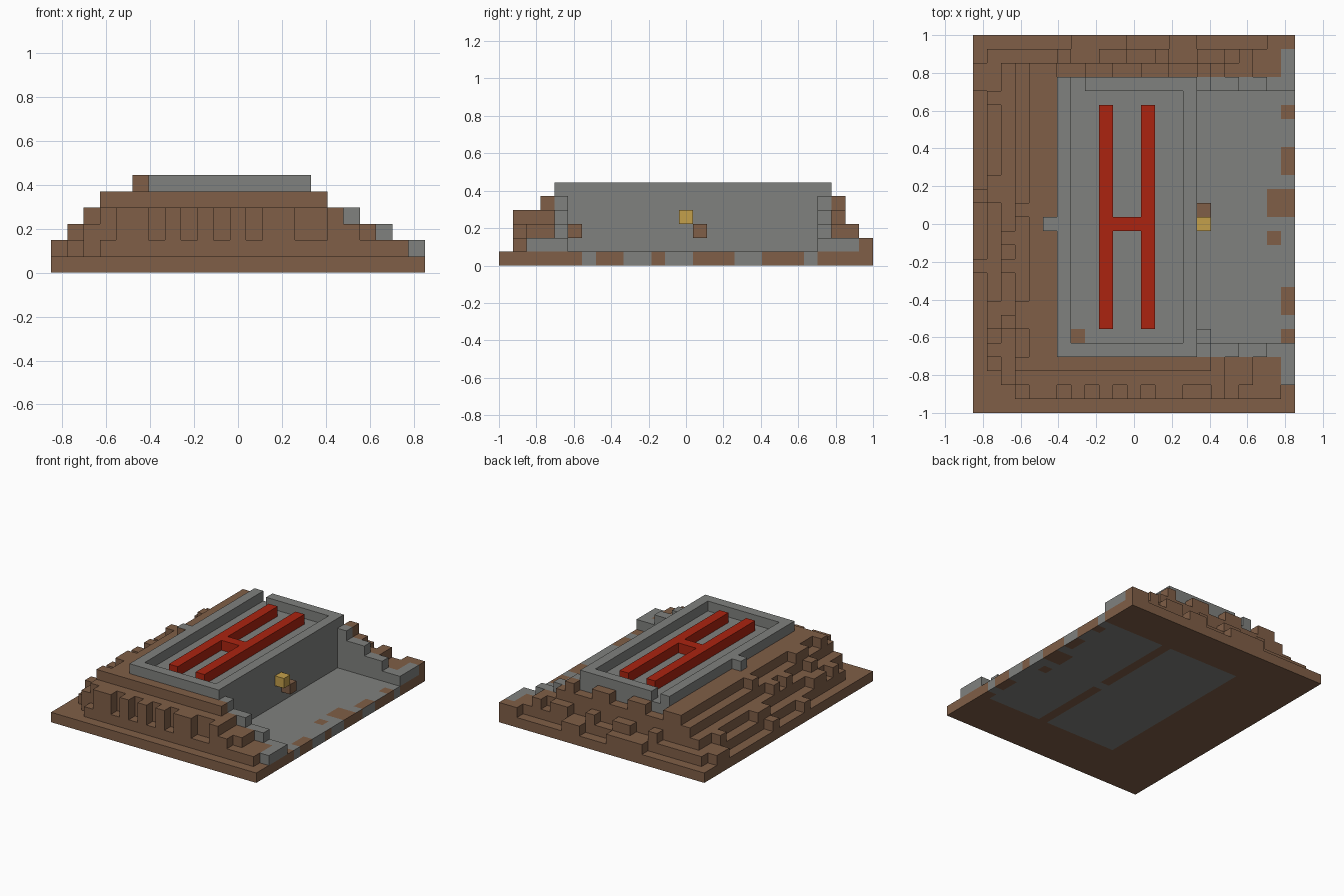
import bpy, bmesh, random
from mathutils import Vector

if "Cube" in bpy.data.objects:
    bpy.data.objects.remove(bpy.data.objects["Cube"], do_unlink=True)

NX, NY = 23, 27          # block grid
S = 2 / NY               # block size
ORIGIN = Vector((-NX / 2, -NY / 2, 0))
random.seed(4)

# Materials
COLOURS = {
    "earth_brown": (0.215, 0.113, 0.063),
    "stone_grey": (0.215, 0.22, 0.21),
    "signal_red": (0.41, 0.017, 0.005),
    "lamp_gold": (0.55, 0.35, 0.07),
}
for name, rgb in COLOURS.items():
    m = bpy.data.materials.new(name)
    m.use_nodes = True
    m.diffuse_color = (*rgb, 1)
    m.node_tree.nodes["Principled BSDF"].inputs["Base Color"].default_value = (*rgb, 1)
MATS = [bpy.data.materials[n] for n in COLOURS]
EARTH, STONE, RED, GOLD = range(4)

parts = {}               # part name -> {cell: colour}
filled = set()


def block(part, i, j, k, colour):
    """Fill a block of cells; each range is (first, last) inclusive."""
    cells = parts.setdefault(part, {})
    for a in range(i[0], i[1] + 1):
        for b in range(j[0], j[1] + 1):
            for c in range(k[0], k[1] + 1):
                if (a, b, c) not in filled or (a, b, c) in cells:
                    cells[a, b, c] = colour
                    filled.add((a, b, c))


# Ground slab with the paved room floor, doorway and forecourt
block("ground_slab", (0, 22), (0, 26), (0, 0), EARTH)
for i in ((7, 14), (16, 22)):
    block("ground_slab", i, (5, 22), (0, 0), STONE)
block("ground_slab", (15, 15), (13, 13), (0, 0), STONE)
for i, j in (((22, 22), (21, 21)), ((22, 22), (17, 18)), ((21, 22), (14, 15)),
             ((21, 21), (12, 12)), ((22, 22), (7, 8)), ((22, 22), (5, 5))):
    block("ground_slab", i, j, (0, 0), EARTH)

# Bunker body, roof and parapet with a notch in one corner
block("bunker_body", (6, 15), (4, 23), (1, 4), STONE)
block("bunker_body", (7, 7), (5, 5), (4, 4), EARTH)
block("parapet", (6, 6), (4, 23), (5, 5), STONE)
block("parapet", (15, 15), (4, 23), (5, 5), STONE)
block("parapet", (7, 14), (4, 4), (5, 5), STONE)
block("parapet", (8, 14), (23, 23), (5, 5), STONE)
block("parapet_stone", (5, 5), (13, 13), (5, 5), STONE)

# Landing mark on the roof
for i in (9, 12):
    block("roof_mark", (i, i), (6, 21), (5, 5), RED)
block("roof_mark", (10, 11), (13, 13), (5, 5), RED)

# Stepped retaining walls beside the forecourt
WALL_STEPS = {16: 4, 17: 3, 18: 3, 19: 2, 20: 2, 21: 1, 22: 1}
for j in (4, 23):
    for i, top in WALL_STEPS.items():
        block("retaining_wall", (i, i), (j, j), (1, top), STONE)
for j in ((2, 3), (24, 25)):
    block("retaining_wall", (22, 22), j, (1, 1), STONE)

# Lamp and small wall blocks
block("lamp", (16, 16), (13, 13), (3, 3), GOLD)
block("wall_block", (16, 16), (14, 14), (2, 2), EARTH)
block("wall_block", (16, 16), (5, 5), (2, 2), EARTH)

# Earth bank rising in ragged steps round three sides
LEFT = [1, 2, 3, 4, 5, 5]
RIGHT = {16: 5, 17: 4, 18: 3, 19: 3, 20: 2, 21: 2, 22: 1}
FRONT = [1, 2, 4, 5]
BACK = [1, 2, 4]
FRONT_BUMPS = (4, 5, 7, 9, 11, 13, 14, 17, 18)
BACK_BUMPS = (6, 9, 10, 13, 16, 17, 19)
for i in range(NX):
    for j in range(NY):
        if 4 <= j <= 23 and i > 5:
            continue
        side = LEFT[i] if i < 6 else RIGHT.get(i, 5)
        end = FRONT[j] if j < 4 else BACK[26 - j] if j > 23 else 5
        if j == 1 and i in FRONT_BUMPS:
            end = 4
        if j == 25 and i in BACK_BUMPS:
            end = 3
        if j == 24 and i % 4 < 2:
            end = 5
        if j == 26 and (7 <= i <= 10 or i in (14, 15, 21, 22)):
            end = side = 2
        if i == 0 and j in (10, 15, 23, 24):
            side = 2
        if i in (1, 2, 3) and 2 < j < 25 and random.random() < 0.2:
            side += 1
        h = min(side, end)
        if i + j < 4:
            h = 1
        if h > 1:
            block("earth_bank", (i, i), (j, j), (1, h - 1), EARTH)

# Turn each part into a clean mesh of its exposed faces
DIRECTIONS = [Vector(d) for d in ((1, 0, 0), (-1, 0, 0), (0, 1, 0),
                                  (0, -1, 0), (0, 0, 1), (0, 0, -1))]


def face_colour(cell, d, colour):
    i, j, k = cell
    if k == 0 and i == 22 and d.x > 0:             # ragged paving edge
        return EARTH if j < 6 or j > 22 or j in (7, 8, 11, 14, 15, 16, 19, 20, 21) else STONE
    if cell == (16, 5, 2) and d.z > 0:             # stone cap
        return STONE
    if cell == (5, 13, 5) and d.y < 0:             # muddy side
        return EARTH
    return colour


def build(name, cells):
    bm = bmesh.new()
    for cell, colour in cells.items():
        for d in DIRECTIONS:
            if tuple(int(a + b) for a, b in zip(cell, d)) in filled:
                continue
            u = Vector((d.y, d.z, d.x))
            v = d.cross(u)
            mid = Vector(cell) + Vector((0.5, 0.5, 0.5)) + d / 2 + ORIGIN
            corners = [mid + (u * a + v * b) / 2
                       for a, b in ((-1, -1), (1, -1), (1, 1), (-1, 1))]
            f = bm.faces.new([bm.verts.new(c * S) for c in corners])
            f.material_index = face_colour(cell, d, colour)
    bmesh.ops.remove_doubles(bm, verts=bm.verts, dist=S / 100)
    bmesh.ops.dissolve_limit(bm, angle_limit=0.01, verts=bm.verts,
                             edges=bm.edges, delimit={'MATERIAL'})
    mesh = bpy.data.meshes.new(name)
    bm.to_mesh(mesh)
    bm.free()
    for m in MATS:
        mesh.materials.append(m)
    bpy.context.collection.objects.link(bpy.data.objects.new(name, mesh))


for part, cells in parts.items():
    build(part, cells)
